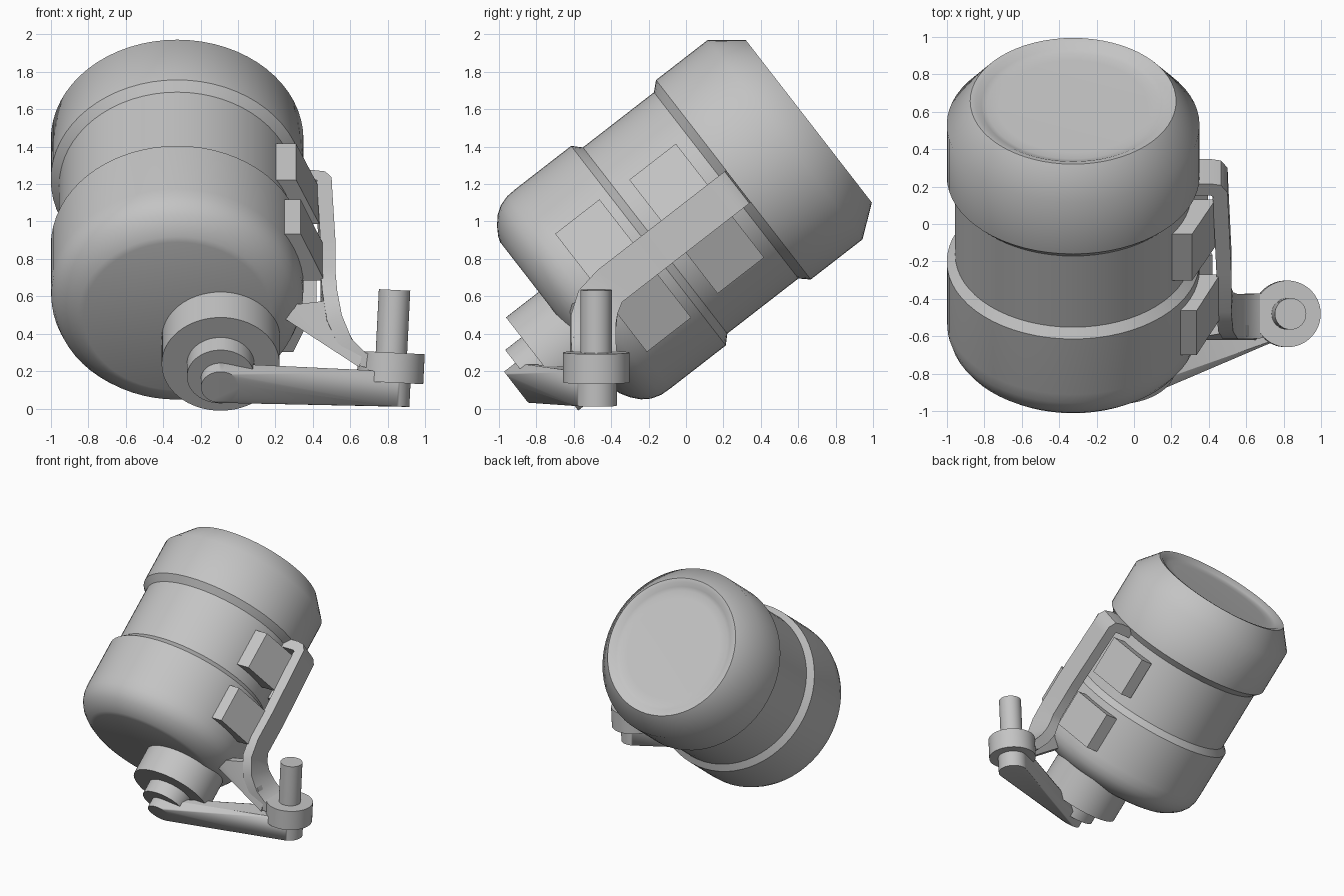
import bpy, bmesh, math
from mathutils import Vector

if "Cube" in bpy.data.objects:
    bpy.data.objects.remove(bpy.data.objects["Cube"])

grey = bpy.data.materials.new("plain grey")
grey.use_nodes = True
grey.diffuse_color = (0.55, 0.55, 0.55, 1)
grey.node_tree.nodes["Principled BSDF"].inputs["Base Color"].default_value = grey.diffuse_color

# Tilted frame of the drum: AXIS runs up and back, UP is across it
TILT = math.radians(37.8)
AXIS = Vector((0, math.cos(TILT), math.sin(TILT)))
UP = Vector((0, -math.sin(TILT), math.cos(TILT)))
X = Vector((1, 0, 0))
Y = Vector((0, 1, 0))
DRUM_X, DRUM_R = -0.325, 0.811
BAR_R = 0.767


def tilted(x, r, t):
    return X * x + UP * r + AXIS * t


def finish(name, bm, angle=40):
    bmesh.ops.recalc_face_normals(bm, faces=bm.faces)
    mesh = bpy.data.meshes.new(name)
    bm.to_mesh(mesh)
    bm.free()
    mesh.materials.append(grey)
    obj = bpy.data.objects.new(name, mesh)
    bpy.context.collection.objects.link(obj)
    bpy.ops.object.select_all(action='DESELECT')
    obj.select_set(True)
    bpy.context.view_layer.objects.active = obj
    bpy.ops.object.shade_smooth_by_angle(angle=math.radians(angle))
    return obj


def ring(center, radius, a, b, n=64):
    return [center + (a * math.cos(k * math.tau / n) + b * math.sin(k * math.tau / n)) * radius
            for k in range(n)]


def loft(name, sections, angle=40):
    """Skin a run of matching cross-sections and cap both ends."""
    bm = bmesh.new()
    rows = [[bm.verts.new(p) for p in s] for s in sections]
    n = len(rows[0])
    for low, high in zip(rows, rows[1:]):
        for k in range(n):
            j = (k + 1) % n
            bm.faces.new((low[k], low[j], high[j], high[k]))
    bm.faces.new(rows[0])
    bm.faces.new(rows[-1])
    return finish(name, bm, angle)


def turned(name, x, r, profile):
    return loft(name, [ring(tilted(x, r, t), rad, X, UP) for t, rad in profile])


def hull(name, points):
    bm = bmesh.new()
    for p in points:
        bm.verts.new(p)
    res = bmesh.ops.convex_hull(bm, input=bm.verts)
    loose = [g for g in set(res["geom_interior"] + res["geom_unused"])
             if isinstance(g, bmesh.types.BMVert)]
    bmesh.ops.delete(bm, geom=loose, context='VERTS')
    bmesh.ops.dissolve_limit(bm, angle_limit=0.01, verts=bm.verts, edges=bm.edges)
    return finish(name, bm)


# Drum: rounded base, middle sleeve and dished cap
turned("drum_base", DRUM_X, DRUM_R, [
    (-0.24, 0.50), (-0.23, 0.53), (-0.20, 0.58), (-0.16, 0.625),
    (-0.115, 0.655), (-0.06, 0.672), (0, 0.675), (0.375, 0.675), (0.43, 0.62)])
turned("drum_sleeve", DRUM_X, DRUM_R, [(0.35, 0.63), (0.98, 0.63)])
turned("drum_cap", DRUM_X, DRUM_R, [
    (0.89, 0.62), (0.95, 0.675), (1.30, 0.675), (1.46, 0.55),
    (1.455, 0.52), (1.435, 0.49), (1.425, 0.46), (1.423, 0.40)])

# Off-centre hub and shaft under the drum
HUB_X, HUB_R = -0.093, 0.66
turned("hub", HUB_X, HUB_R, [(-0.20, 0.315), (-0.462, 0.315)])
turned("shaft", HUB_X, HUB_R, [(-0.44, 0.18), (-0.572, 0.18)])

# Pivot boss and pin, leaning slightly outward
LEAN = Vector((0.05, 0, 1)).normalized()
SIDE = Y.cross(LEAN)
FOOT = Vector((0.805, -0.48, 0.01))


def upright(name, spans):
    return loft(name, [ring(FOOT + LEAN * h, rad, SIDE, Y) for h, rad in spans])


upright("pivot_boss", [(0.13, 0.178), (0.29, 0.178)])
upright("pivot_pin", [(0.27, 0.084), (0.625, 0.084)])

# Twisted arm from the shaft to the boss
arm = []
for t in (-0.572, -0.648):
    arm += ring(tilted(HUB_X, HUB_R - 0.013, t), 0.105, X, UP, 48)
for h in (0.005, 0.19):
    arm += ring(FOOT + LEAN * h, 0.11, SIDE, Y, 48)
hull("crank_arm", arm)

# Side bracket: hooked at the top, flared down to the boss
U = UP * 0.108
D = 0.04
stations = [
    (tilted(0.29, BAR_R, 0.91), U, -AXIS * D),
    (tilted(0.41, BAR_R, 0.91), U, -AXIS * D),
    (tilted(0.445, BAR_R, 0.90), U, (-AXIS - X * 0.5) * D),
    (tilted(0.46, BAR_R, 0.87), U, (-AXIS * 0.5 - X) * D),
    (tilted(0.462, BAR_R, 0.82), U, -X * D),
    (tilted(0.48, BAR_R, 0.35), U, -X * D),
    (tilted(0.48, BAR_R, 0.08), U, -X * D),
    (Vector((0.49, -0.47, 0.57)), Vector((0, -0.105, 0.06)), -X * D),
    (Vector((0.515, -0.495, 0.46)), Vector((0, -0.12, 0.025)), Vector((-1, 0, -0.35)) * D),
    (Vector((0.575, -0.495, 0.35)), Vector((0, -0.12, 0)), Vector((-0.8, 0, -0.6)) * D),
    (Vector((0.66, -0.49, 0.265)), Vector((0, -0.12, 0)), Vector((-0.5, 0, -0.85)) * D),
    (Vector((0.76, -0.48, 0.24)), Vector((0, -0.11, 0)), Vector((0, 0, -1)) * D),
]
loft("side_bracket", [[c + w + d, c + w - d, c - w - d, c - w + d] for c, w, d in stations])

# Triangular web tying the bracket to the drum
web = [Vector(p) for p in ((0.25, -0.62, 0.55), (0.25, -0.62, 0.48), (0.65, -0.62, 0.22),
                           (0.66, -0.61, 0.28), (0.5, -0.58, 0.58))]
hull("bracket_web", web + [p + Y * 0.06 for p in web])

# Four pads, two above and two below the bracket
for label, t0, t1, inner, outer, tall in (("back", 0.51, 0.825, 0.50, 0.635, 0.385),
                                          ("front", 0.02, 0.32, 0.52, 0.66, 0.40)):
    for side, sign, shift in (("upper", 1, 0), ("lower", -1, -0.04)):
        outline = [(inner, tall), (outer + shift, tall),
                   (outer + shift + 0.125, 0.085), (inner, 0.085)]
        loft(f"{label}_{side}_pad",
             [[tilted(DRUM_X + x, BAR_R + sign * r, t) for x, r in outline] for t in (t0, t1)], 20)
